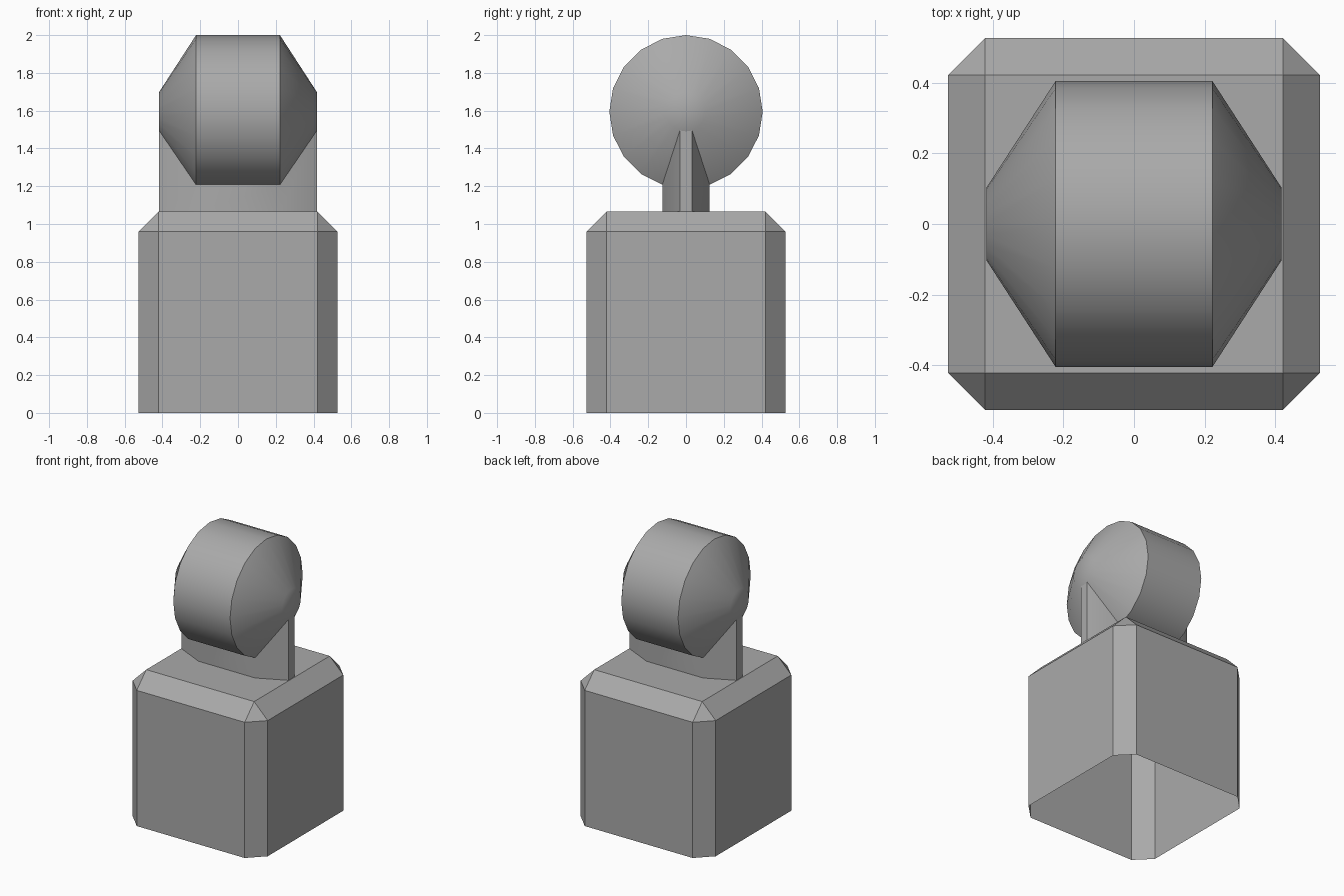
import bpy
import bmesh
from math import sin, cos, pi, radians

cube = bpy.data.objects.get("Cube")
if cube:
    bpy.data.objects.remove(cube, do_unlink=True)

grey = bpy.data.materials.new("plain_grey")
grey.use_nodes = True
colour = (0.4, 0.4, 0.4, 1)
grey.diffuse_color = colour
grey.node_tree.nodes["Principled BSDF"].inputs["Base Color"].default_value = colour


def finish(bm, name, angle):
    bmesh.ops.recalc_face_normals(bm, faces=bm.faces)
    mesh = bpy.data.meshes.new(name)
    bm.to_mesh(mesh)
    bm.free()
    mesh.materials.append(grey)
    obj = bpy.data.objects.new(name, mesh)
    bpy.context.collection.objects.link(obj)
    bpy.ops.object.select_all(action="DESELECT")
    obj.select_set(True)
    bpy.context.view_layer.objects.active = obj
    bpy.ops.object.shade_smooth_by_angle(angle=radians(angle))
    return obj


def bridge(bm, a, b):
    for i in range(len(a)):
        j = (i + 1) % len(a)
        bm.faces.new((a[i], a[j], b[j], b[i]))


HALF, CHAMFER, TOP = 0.528, 0.106, 1.065
SIDES, CENTRE = 20, 1.594
RINGS = [(-0.418, 0.104), (-0.222, 0.406), (0.222, 0.406), (0.418, 0.104)]

# Base block: chamfered sides and top, open underneath
bm = bmesh.new()
bmesh.ops.create_cube(bm, size=1)
for v in bm.verts:
    v.co = (v.co.x * 2 * HALF, v.co.y * 2 * HALF, (v.co.z + 0.5) * TOP)
edges = [e for e in bm.edges if max(v.co.z for v in e.verts) > 0.5]
bmesh.ops.bevel(bm, geom=edges, offset=CHAMFER, segments=1, affect="EDGES")
bottom = [f for f in bm.faces if all(v.co.z < 0.01 for v in f.verts)]
bmesh.ops.delete(bm, geom=bottom, context="FACES")
finish(bm, "base_block", 20)

# Head: drum on its side with tapered ends
bm = bmesh.new()
loops = []
for x, r in RINGS:
    angles = [2 * pi * i / SIDES for i in range(SIDES)]
    loops.append([bm.verts.new((x, r * sin(a), CENTRE + r * cos(a))) for a in angles])
for a, b in zip(loops, loops[1:]):
    bridge(bm, a, b)
bm.faces.new(loops[0])
bm.faces.new(loops[-1])
finish(bm, "head", 40)

# Neck: the lowest strip of the head carried down to the block
bm = bmesh.new()
step = 2 * pi / SIDES
outline = [(x, -r) for x, r in RINGS] + [(x, r) for x, r in reversed(RINGS)]
upper = [bm.verts.new((x, r * sin(step), CENTRE - abs(r) * cos(step))) for x, r in outline]
lower = [bm.verts.new((v.co.x, v.co.y, TOP)) for v in upper]
bridge(bm, lower, upper)
finish(bm, "neck", 40)
